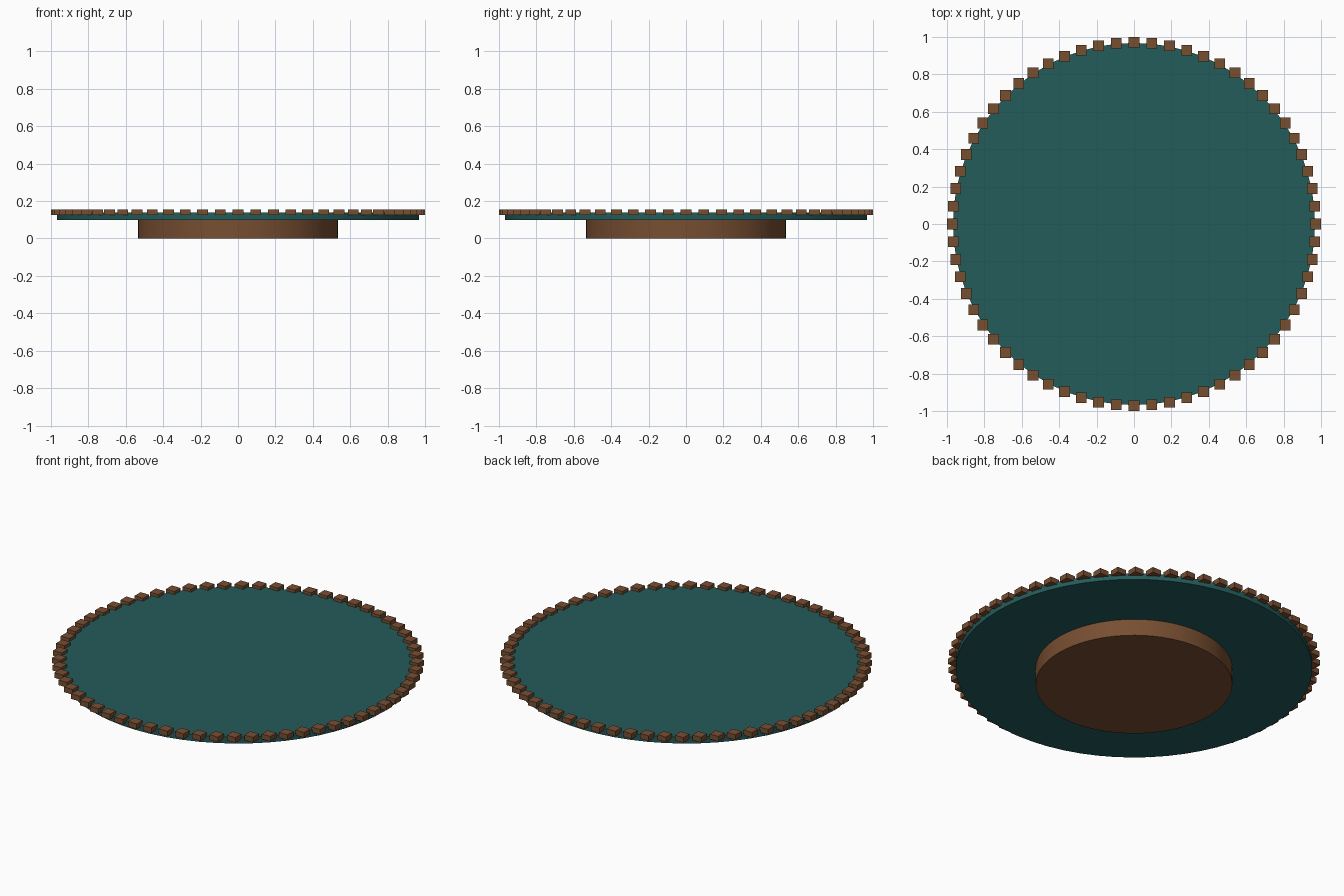
import bpy, math

if "Cube" in bpy.data.objects:
    bpy.data.objects.remove(bpy.data.objects["Cube"])

def material(name, rgb):
    m = bpy.data.materials.new(name)
    m.diffuse_color = (*rgb, 1)
    m.use_nodes = True
    m.node_tree.nodes["Principled BSDF"].inputs["Base Color"].default_value = m.diffuse_color
    return m

brown = material("brown wood", (0.185, 0.077, 0.031))
teal = material("dark teal", (0.017, 0.106, 0.102))

def disc(name, radius, z0, z1, mat):
    bpy.ops.mesh.primitive_cylinder_add(vertices=64, radius=radius, depth=z1 - z0,
                                        location=(0, 0, (z0 + z1) / 2))
    o = bpy.context.object
    o.name = name
    o.data.materials.append(mat)
    bpy.ops.object.shade_smooth_by_angle()
    return o

# round foot and the thin plate on it
disc("foot", 0.534, 0, 0.1, brown)
disc("plate", 0.968, 0.1, 0.138, teal)

# ring of small square blocks along the rim, all aligned to the axes
COUNT, SIZE, HEIGHT = 64, 0.057, 0.031
RING = 1 - SIZE / 2
bpy.ops.mesh.primitive_cube_add(size=1)
first = bpy.context.object
mesh = first.data
for v in mesh.vertices:
    v.co = (v.co.x * SIZE, v.co.y * SIZE, v.co.z * HEIGHT)
mesh.materials.append(brown)
for i in range(COUNT):
    a = math.tau * i / COUNT
    o = first if i == 0 else bpy.data.objects.new("rim_block", mesh)
    o.name = f"rim_block_{i + 1}"
    o.location = (RING * math.cos(a), RING * math.sin(a), 0.14)
    if i:
        bpy.context.collection.objects.link(o)
